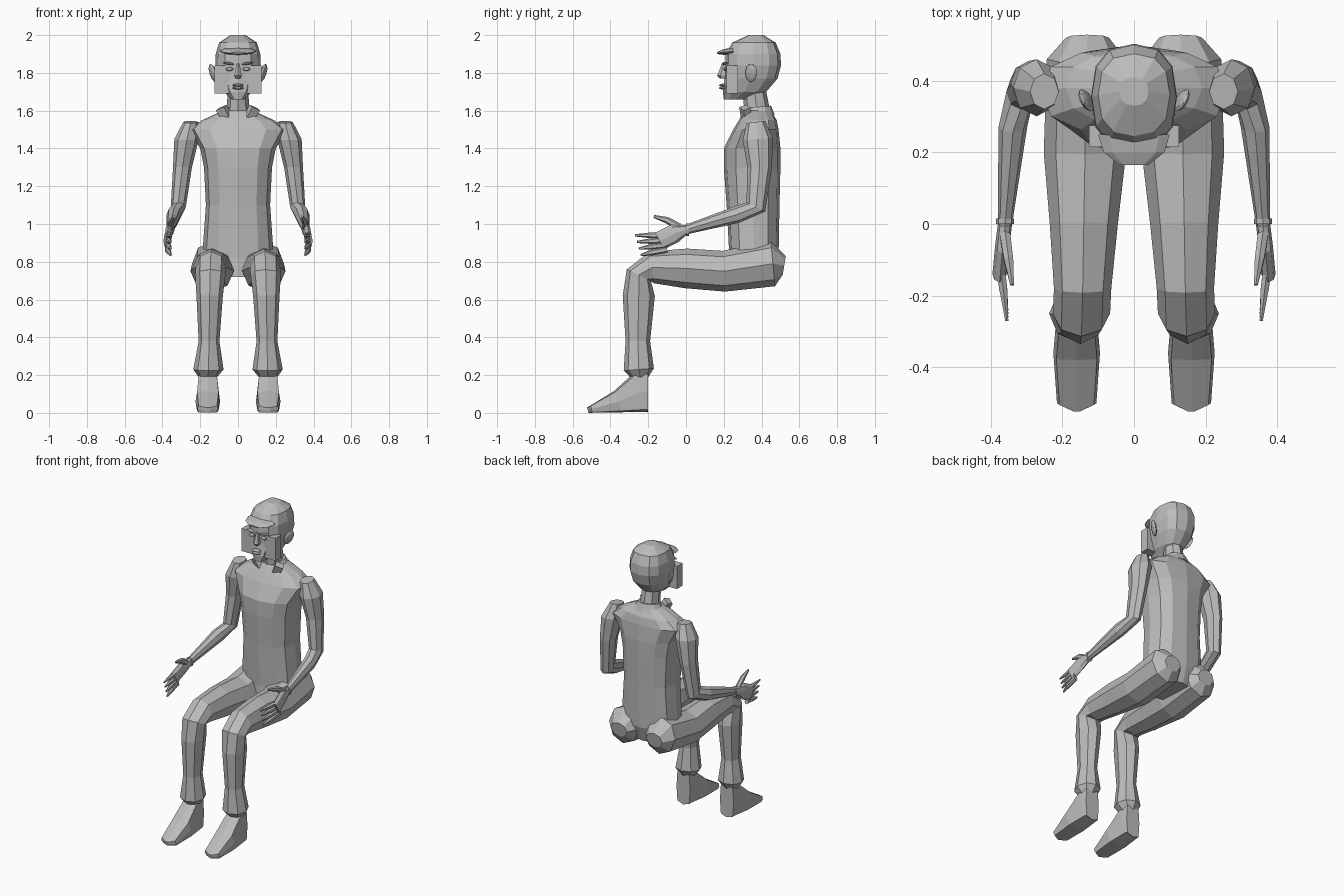
import bpy, bmesh, math
from mathutils import Matrix, Vector, Euler

default = bpy.data.objects.get("Cube")
if default:
    bpy.data.objects.remove(default, do_unlink=True)

GREY = (0.5, 0.5, 0.5, 1)
clay = bpy.data.materials.new("plain grey")
clay.use_nodes = True
clay.diffuse_color = GREY
clay.node_tree.nodes["Principled BSDF"].inputs["Base Color"].default_value = GREY


def add_object(name, bm, sign):
    """Store one flat-shaded part, reflected to the other side when sign is negative."""
    bmesh.ops.transform(bm, matrix=Matrix.Diagonal((sign, 1, 1, 1)), verts=bm.verts)
    bmesh.ops.recalc_face_normals(bm, faces=bm.faces)
    mesh = bpy.data.meshes.new(name)
    bm.to_mesh(mesh)
    mesh.materials.append(clay)
    bpy.context.collection.objects.link(bpy.data.objects.new(name, mesh))


def finish(name, bm, pair):
    """Make a single centre part, or a left and right pair."""
    if pair:
        other = bm.copy()
        add_object("right_" + name, other, -1)
        other.free()
        name = "left_" + name
    add_object(name, bm, 1)
    bm.free()


def limb(name, path, x_start=0, x_end=0, sides=8, power=1, level=False):
    """Skin a path of (y, z, half width, half depth); x runs evenly between its ends.

    Rings turn with the path unless level; parts off the centre line are paired."""
    bm = bmesh.new()
    loops = []
    last = len(path) - 1
    for step, (y, z, width, depth) in enumerate(path):
        before, after = path[max(step - 1, 0)], path[min(step + 1, last)]
        along = Vector((after[0] - before[0], after[1] - before[1])).normalized()
        across = Vector((0, -along.y, along.x))
        if level:
            across = Vector((0, -1, 0))
        centre = Vector((x_start + (x_end - x_start) * step / last, y, z))
        loop = []
        for side in range(sides):
            angle = math.tau * side / sides
            u, v = (math.copysign(abs(round(f, 6)) ** power, f)
                    for f in (math.sin(angle), math.cos(angle)))
            loop.append(bm.verts.new(centre + across * depth * v + Vector((width * u, 0, 0))))
        loops.append(loop)
    for lower, upper in zip(loops, loops[1:]):
        for side in range(sides):
            following = (side + 1) % sides
            bm.faces.new((lower[side], lower[following], upper[following], upper[side]))
    bm.faces.new(loops[0])
    bm.faces.new(loops[-1])
    finish(name, bm, x_end > 0)


def lump(name, place, size, turn=(0, 0, 0), box=False):
    """Faceted ellipsoid or box with the given half sizes, paired when off centre."""
    bm = bmesh.new()
    if box:
        bmesh.ops.create_cube(bm, size=2)
    else:
        bmesh.ops.create_uvsphere(bm, u_segments=8, v_segments=6, radius=1)
    spin = Euler([math.radians(degrees) for degrees in turn])
    matrix = Matrix.LocRotScale(Vector(place), spin, Vector(size))
    bmesh.ops.transform(bm, matrix=matrix, verts=bm.verts)
    finish(name, bm, place[0] > 0)


# Trunk from the crotch to sloping shoulders, and neck
limb("torso", [
    (.34, .72, .1, .12),
    (.36, .82, .19, .13),
    (.355, 1.1, .17, .14),
    (.35, 1.3, .18, .15),
    (.35, 1.4, .2, .15),
    (.37, 1.5, .26, .12),
    (.38, 1.55, .19, .1),
    (.38, 1.6, .08, .07)], sides=12, power=.8, level=True)
limb("neck", [(.38, 1.57, .06, .07), (.36, 1.72, .055, .06)])

# Turned-down collar with two front points
limb("collar_band", [(.39, 1.57, .1, .08), (.385, 1.62, .07, .065)], sides=12)
lump("collar_flap", (.075, .315, 1.59), (.025, .02, .03), (20, 20, 30), box=True)

# Arms: shoulder, bent elbow, wrist and cuff
limb("arm", [
    (.37, 1.54, .04, .05),
    (.38, 1.45, .065, .08),
    (.39, 1.3, .05, .065),
    (.37, 1.09, .04, .055),
    (.27, 1.05, .04, .045),
    (0, .97, .02, .025)], x_start=.25, x_end=.36)
limb("wrist_cuff", [(.015, .97, .025, .033), (0, .97, .025, .033)], x_start=.36, x_end=.36)

# Hands: palm, fanned fingers and raised thumb
limb("palm", [
    (0, .97, .02, .025),
    (-.06, .95, .02, .05),
    (-.14, .91, .02, .05)], x_start=.36, x_end=.375)
for rank, finger in enumerate(("forefinger", "middle_finger", "ring_finger", "little_finger")):
    root, tip = .94 - .025 * rank, .94 - .035 * rank
    reach = .01 * rank - .27
    limb(finger, [
        (-.1, root, .014, .018),
        (-.18, (root + tip) / 2, .013, .016),
        (reach, tip, .005, .006)], x_start=.375, x_end=.355, sides=6)
limb("thumb", [
    (-.03, .98, .017, .02),
    (-.1, 1.02, .015, .018),
    (-.17, 1.04, .006, .008)], x_start=.36, x_end=.34, sides=6)

# Legs: seat, thigh, knee, shin, flared hem and ankle
limb("leg", [
    (.52, .78, .06, .05),
    (.46, .79, .11, .12),
    (.2, .75, .115, .108),
    (0, .765, .095, .105),
    (-.18, .77, .08, .085),
    (-.25, .73, .08, .07),
    (-.25, .62, .07, .085),
    (-.255, .38, .055, .065),
    (-.25, .23, .08, .08),
    (-.24, .18, .042, .04)], x_start=.13, x_end=.16)
limb("foot", [
    (-.2, .11, .05, .11),
    (-.24, .11, .055, .11),
    (-.36, .06, .065, .06),
    (-.5, .02, .055, .02),
    (-.52, .015, .01, .015)], x_start=.16, x_end=.16, power=.4)

# Head, chin to crown, with ears and a jutting fringe
limb("head", [
    (.26, 1.66, .035, .06),
    (.31, 1.7, .075, .115),
    (.345, 1.77, .105, .14),
    (.355, 1.84, .12, .148),
    (.355, 1.9, .118, .145),
    (.36, 1.96, .1, .115),
    (.37, 2, .04, .04)], sides=12, power=.8, level=True)
lump("ear", (.133, .345, 1.8), (.013, .034, .05), (-12, 14, -25))
limb("fringe", [
    (.25, 1.915, .1, .02),
    (.2, 1.91, .085, .015),
    (.165, 1.905, .04, .005)])

# Face details
limb("nose", [
    (.21, 1.85, .01, .02),
    (.2, 1.785, .022, .035),
    (.2, 1.77, .014, .02)], sides=6, level=True)
lump("eye", (.045, .21, 1.82), (.02, .012, .01))
lump("eyebrow", (.05, .205, 1.85), (.03, .014, .007), (0, -8, 12))
for lip, height in (("upper_lip", 1.735), ("lower_lip", 1.72)):
    lump(lip, (0, .195, height), (.03, .02, .008))

# Square block set across the face
lump("face_block", (0, .245, 1.765), (.125, .03, .075), box=True)
